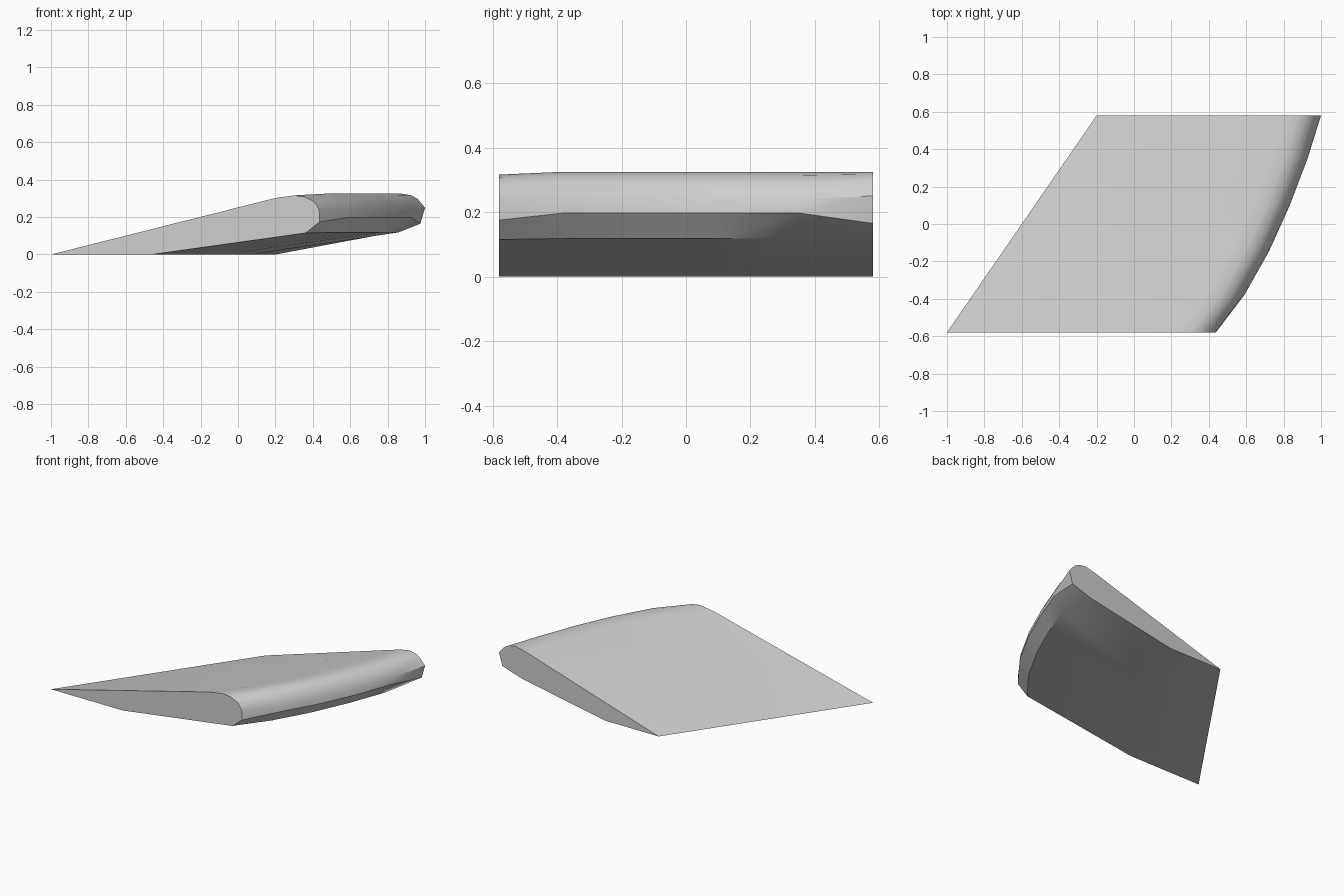
import bpy, bmesh, math
from mathutils import Vector

cube = bpy.data.objects.get("Cube")
if cube:
    bpy.data.objects.remove(cube, do_unlink=True)

HALF = 0.58

# Nose outlines: offset behind the leading edge, and height, from bottom to top
FRONT = [(-0.075, 0.115), (0, 0.175), (-0.003, 0.24), (-0.03, 0.283),
         (-0.08, 0.308), (-0.137, 0.316), (-0.237, 0.302)]
MIDDLE = [(-0.07, 0.118), (0, 0.197), (-0.008, 0.24), (-0.035, 0.288),
          (-0.075, 0.314), (-0.125, 0.325), (-0.21, 0.311)]
BACK = [(-0.17, 0.118), (-0.025, 0.165), (0, 0.25), (-0.04, 0.298),
        (-0.075, 0.317), (-0.125, 0.325), (-0.2, 0.308)]

# Stations along the span: y, leading edge x, nose outline
STATIONS = [(-HALF, 0.437, FRONT), (-0.38, 0.59, MIDDLE), (-0.14, 0.725, MIDDLE),
            (0.1, 0.833, MIDDLE), (0.35, 0.928, MIDDLE), (HALF, 1.0, BACK)]


def section(y, tip, nose):
    """Closed wedge section: sharp trailing edge, flat heel, rounded nose."""
    t = (y + HALF) / (2 * HALF)
    trailing, heel = -1 + 0.8 * t, -0.46 + 0.66 * t
    return [Vector((trailing, y, 0)), Vector((heel, y, 0))] + \
           [Vector((tip + dx, y, z)) for dx, z in nose]


# Loft the sections and cap both ends
bm = bmesh.new()
rings = [[bm.verts.new(p) for p in section(*s)] for s in STATIONS]
for a, b in zip(rings, rings[1:]):
    for i in range(len(a)):
        j = (i + 1) % len(a)
        bm.faces.new((a[i], a[j], b[j], b[i]))
bm.faces.new(rings[0])
bm.faces.new(rings[-1])
bmesh.ops.recalc_face_normals(bm, faces=bm.faces)
mesh = bpy.data.meshes.new("swept_wedge")
bm.to_mesh(mesh)
bm.free()

# Plain grey surface
colour = (0.62, 0.62, 0.62, 1)
grey = bpy.data.materials.new("light_grey")
grey.use_nodes = True
grey.diffuse_color = colour
grey.node_tree.nodes["Principled BSDF"].inputs["Base Color"].default_value = colour
mesh.materials.append(grey)

wedge = bpy.data.objects.new("swept_wedge", mesh)
bpy.context.collection.objects.link(wedge)
bpy.ops.object.select_all(action="DESELECT")
wedge.select_set(True)
bpy.context.view_layer.objects.active = wedge
bpy.ops.object.shade_smooth_by_angle(angle=math.radians(35))
